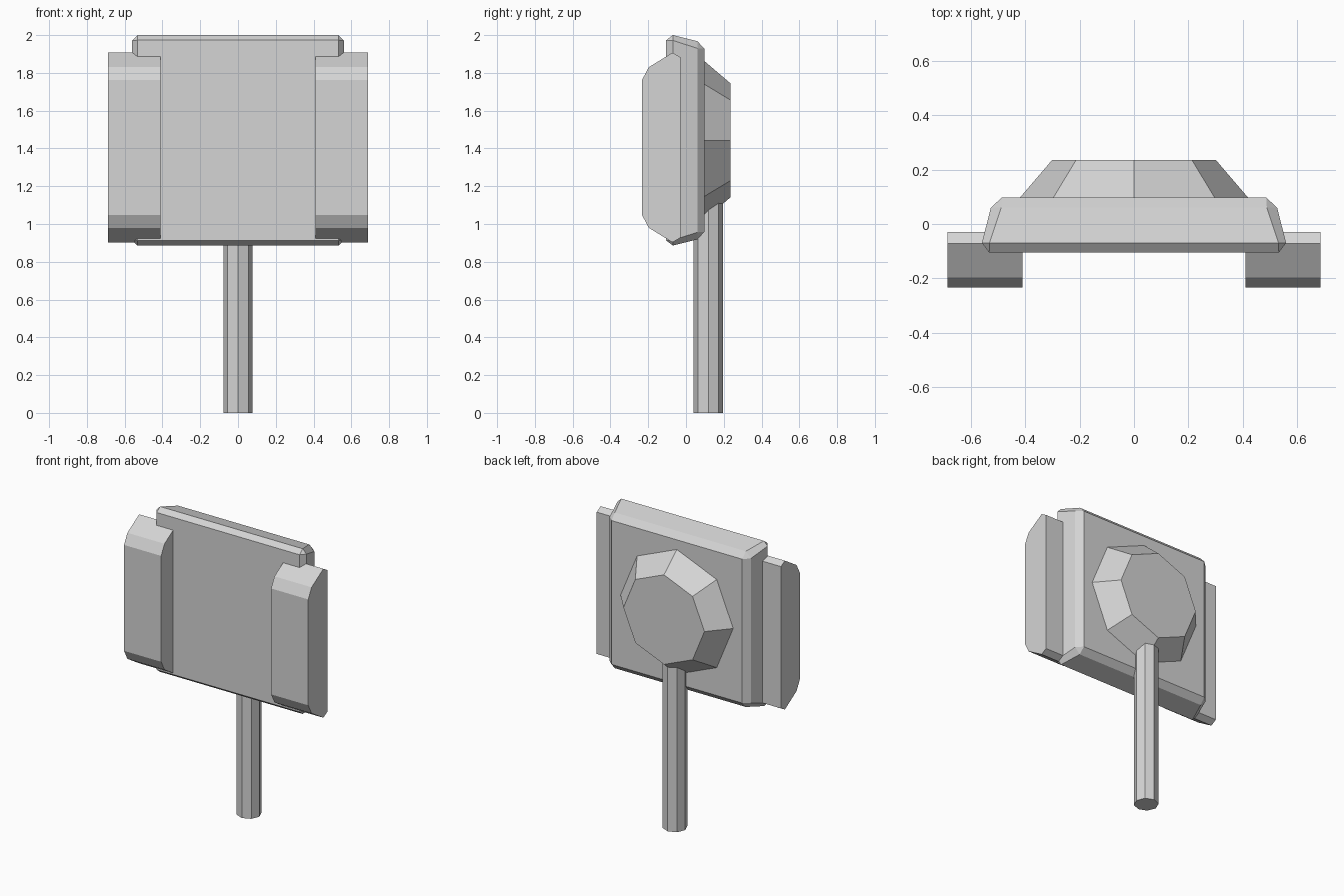
import bpy, bmesh
from math import pi, sin, cos

if "Cube" in bpy.data.objects:
    bpy.data.objects.remove(bpy.data.objects["Cube"])

grey = bpy.data.materials.new("light_grey")
grey.diffuse_color = (0.66, 0.66, 0.66, 1)
grey.use_nodes = True
grey.node_tree.nodes["Principled BSDF"].inputs["Base Color"].default_value = grey.diffuse_color
MID = 1.443  # height of the panel centre


def loft(name, rings):
    """Skin equal-length rings of points and cap both ends."""
    bm = bmesh.new()
    rows = [[bm.verts.new(p) for p in ring] for ring in rings]
    n = len(rows[0])
    for a, b in zip(rows, rows[1:]):
        for i in range(n):
            j = (i + 1) % n
            bm.faces.new((a[i], a[j], b[j], b[i]))
    bm.faces.new(rows[0])
    bm.faces.new(rows[-1])
    bmesh.ops.remove_doubles(bm, verts=bm.verts, dist=0.0005)
    bmesh.ops.recalc_face_normals(bm, faces=bm.faces)
    mesh = bpy.data.meshes.new(name)
    bm.to_mesh(mesh)
    bm.free()
    mesh.materials.append(grey)
    obj = bpy.data.objects.new(name, mesh)
    bpy.context.collection.objects.link(obj)
    return obj


def plate_ring(y, hx, hz, cut):
    """Rectangle with clipped corners, facing along y."""
    pts = [(hx, hz - cut), (hx - cut, hz), (cut - hx, hz), (-hx, hz - cut),
           (-hx, cut - hz), (cut - hx, -hz), (hx - cut, -hz), (hx, cut - hz)]
    return [(x, y, MID + z) for x, z in pts]


def octagon(r):
    return [(r * cos(i * pi / 4), r * sin(i * pi / 4)) for i in range(8)]


# Central board with bevelled edges, tapering to the back
loft("center_board", [
    plate_ring(-0.105, 0.533, 0.530, 0),
    plate_ring(-0.07, 0.56, 0.557, 0.028),
    plate_ring(0.06, 0.527, 0.525, 0.038),
    plate_ring(0.097, 0.487, 0.485, 0),
])

# Side boards, one profile with mirrored top and bottom
half = [(-0.233, 0.357), (-0.197, 0.425), (-0.072, 0.502), (-0.03, 0.478)]
profile = half + [(y, -z) for y, z in reversed(half)]
for side, name in ((-1, "left_board"), (1, "right_board")):
    loft(name, [[(side * x, y, MID - 0.038 + z) for y, z in profile]
                for x in (0.41, 0.687)])

# Eight-sided housing on the back
loft("back_housing", [[(x, y, MID + z) for x, z in octagon(r)]
                      for y, r in ((0.09, 0.426), (0.235, 0.302))])

# Post
loft("post", [[(x, 0.118 + y, z) for x, y in octagon(0.077)]
              for z in (0, 1.3)])
